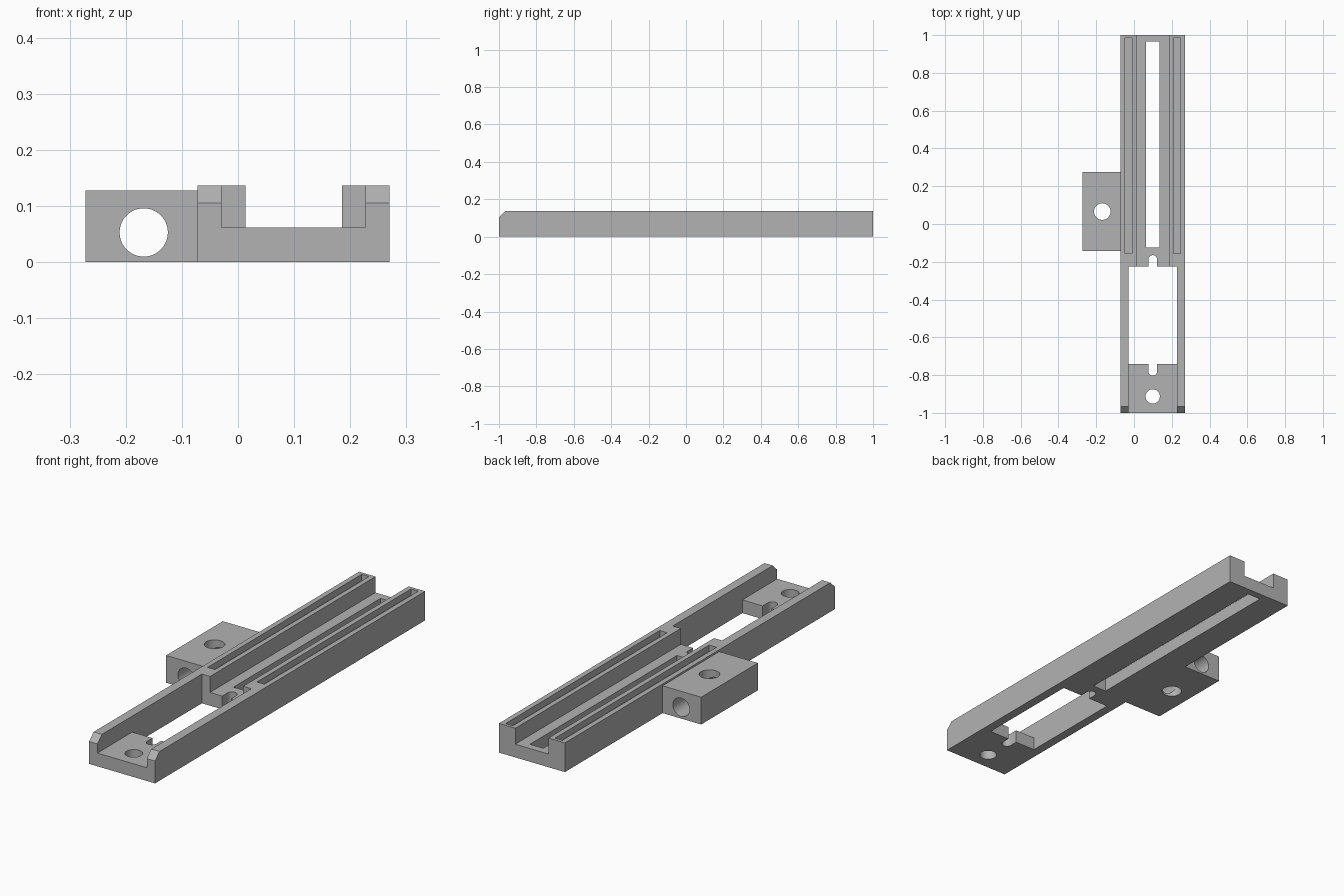
import bpy, bmesh
from math import pi
from mathutils import Matrix

if "Cube" in bpy.data.objects:
    bpy.data.objects.remove(bpy.data.objects["Cube"], do_unlink=True)

grey = bpy.data.materials.new("plain_grey")
grey.use_nodes = True
grey.diffuse_color = (0.45, 0.45, 0.45, 1)
grey.node_tree.nodes["Principled BSDF"].inputs["Base Color"].default_value = grey.diffuse_color

CX = 0.099          # rail centre line
TOP, FLOOR = 0.137, 0.062


def finish(name, bm):
    bmesh.ops.recalc_face_normals(bm, faces=bm.faces)
    mesh = bpy.data.meshes.new(name)
    bm.to_mesh(mesh)
    bm.free()
    mesh.materials.append(grey)
    obj = bpy.data.objects.new(name, mesh)
    bpy.context.collection.objects.link(obj)
    return obj


def box(name, x, y, z):
    bm = bmesh.new()
    bmesh.ops.create_cube(bm, size=1)
    for v in bm.verts:
        for i, (lo, hi) in enumerate((x, y, z)):
            v.co[i] = lo if v.co[i] < 0 else hi
    return finish(name, bm)


def cylinder(name, centre, radius, depth, axis="Z"):
    bm = bmesh.new()
    bmesh.ops.create_cone(bm, cap_ends=True, segments=48,
                          radius1=radius, radius2=radius, depth=depth)
    turn = {"X": Matrix.Rotation(pi / 2, 4, "Y"),
            "Y": Matrix.Rotation(pi / 2, 4, "X"), "Z": Matrix()}[axis]
    bm.transform(Matrix.Translation(centre) @ turn)
    return finish(name, bm)


def prism(name, points, x0, x1):
    """Extrude a (y, z) outline along x."""
    bm = bmesh.new()
    face = bm.faces.new([bm.verts.new((x0, y, z)) for y, z in points])
    ext = bmesh.ops.extrude_face_region(bm, geom=[face])
    verts = [g for g in ext["geom"] if isinstance(g, bmesh.types.BMVert)]
    bmesh.ops.translate(bm, verts=verts, vec=(x1 - x0, 0, 0))
    return finish(name, bm)


def cut(target, cutters):
    for c in cutters:
        mod = target.modifiers.new("cut", "BOOLEAN")
        mod.object, mod.operation, mod.solver = c, "DIFFERENCE", "EXACT"
    bpy.context.view_layer.update()
    graph = bpy.context.evaluated_depsgraph_get()
    mesh = bpy.data.meshes.new_from_object(target.evaluated_get(graph))
    target.modifiers.clear()
    target.data = mesh
    for c in cutters:
        bpy.data.objects.remove(c, do_unlink=True)
    bpy.ops.object.select_all(action="DESELECT")
    target.select_set(True)
    bpy.context.view_layer.objects.active = target
    bpy.ops.object.shade_smooth_by_angle(angle=pi / 6)


THRU = (-0.1, 0.3)

# Rail body with bevelled front tips
rail = prism("rail", [(-1, 0), (1, 0), (1, TOP), (-0.967, TOP), (-1, 0.105)],
             CX - 0.171, CX + 0.171)
cutters = [
    box("front_channel", (CX - 0.128, CX + 0.128), (-1.1, -0.226), (FLOOR, 0.3)),
    box("rear_channel", (CX - 0.086, CX + 0.086), (-0.3, 1.1), (FLOOR, 0.3)),
    box("window", (CX - 0.128, CX + 0.128), (-0.742, -0.226), THRU),
    box("long_slot", (CX - 0.035, CX + 0.035), (-0.125, 0.965), THRU),
    cylinder("front_hole", (CX, -0.913, 0), 0.038, 1),
]
# Round-ended notches at both ends of the window
for inner, outer in ((-0.78, -0.7), (-0.188, -0.26)):
    cutters.append(box("notch", (CX - 0.023, CX + 0.023), sorted((inner, outer)), THRU))
    cutters.append(cylinder("notch_end", (CX, inner, 0), 0.023, 1))
# Shallow grooves along both wall tops
for side in (-1, 1):
    mid = CX + side * 0.128
    cutters.append(box("groove", (mid - 0.019, mid + 0.019), (-0.157, 0.985),
                       (TOP - 0.03, 0.3)))
cut(rail, cutters)

# Side block with three crossing bores
BX, BY, BZ = -0.168, 0.066, 0.053
block = box("side_block", (-0.272, CX - 0.171), (-0.144, 0.276), (0, 0.128))
cut(block, [
    cylinder("upright_bore", (BX, BY, 0), 0.044, 1),
    cylinder("long_bore", (BX, BY, BZ), 0.043, 1, "Y"),
    cylinder("cross_bore", (BX - 0.1, BY, BZ), 0.043, 0.39, "X"),
])
